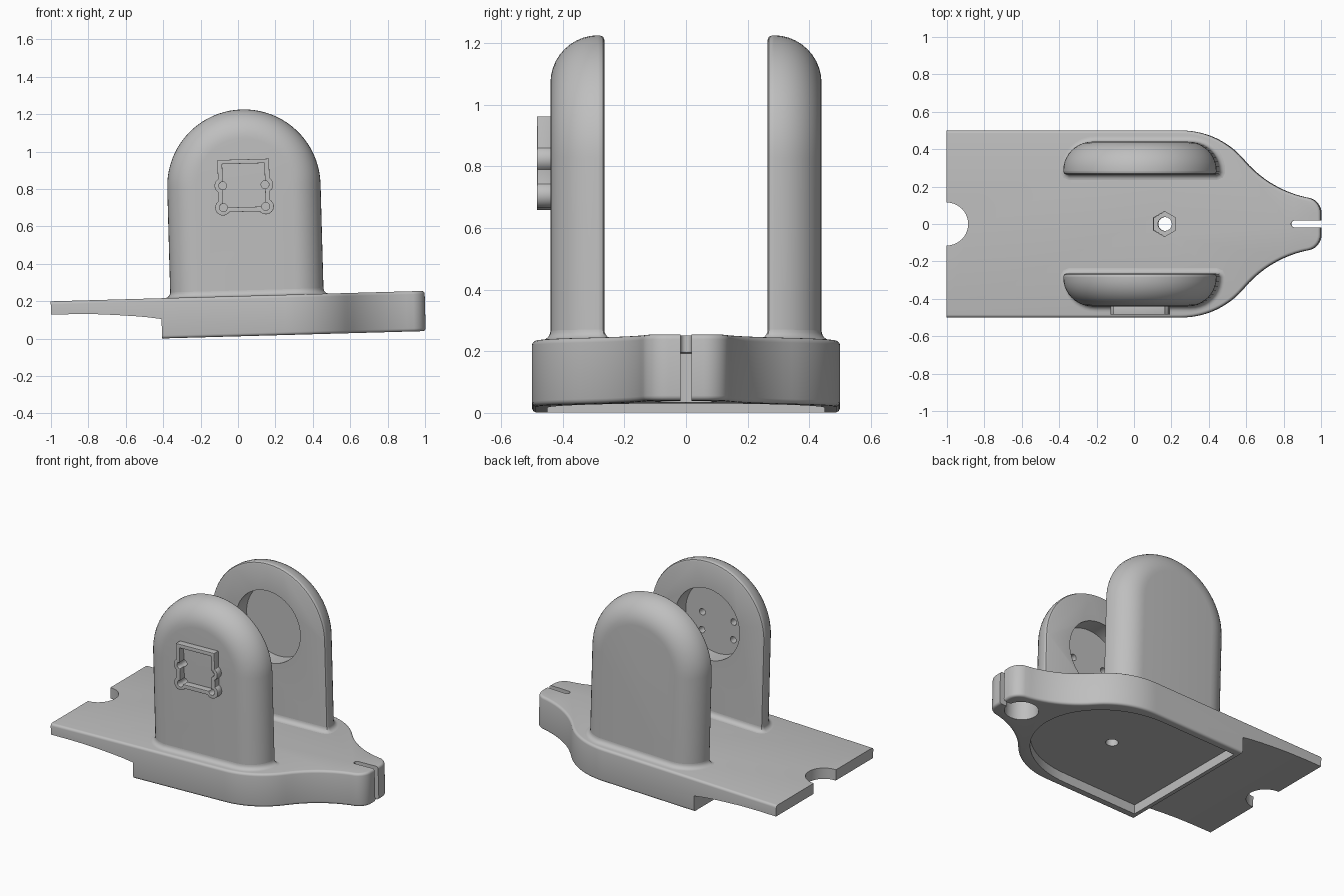
import bpy, bmesh
from math import sin, cos, pi, radians
from mathutils import Matrix, Vector

cube = bpy.data.objects.get("Cube")
if cube:
    bpy.data.objects.remove(cube, do_unlink=True)

# One plain grey for the whole bracket
grey = bpy.data.materials.new("plain_grey")
grey.use_nodes = True
GREY = (0.52, 0.52, 0.52, 1)
grey.diffuse_color = GREY
grey.node_tree.nodes["Principled BSDF"].inputs["Base Color"].default_value = GREY

# The whole bracket leans slightly, its tip raised
TILT = Matrix.Translation((0.004, 0, 0.0125)) @ Matrix.Rotation(radians(-1.6), 4, 'Y')
TOP = 0.215                                  # deck height
CX, CZ, R = 0.05, 0.802, 0.41                # arch centre and radius
INNER, OUTER, ROUND = 0.265, 0.44, 0.155     # upright faces and outer rounding


def arc(cx, cy, r, a0, a1, n, ry=None):
    angles = [radians(a0 + (a1 - a0) * i / n) for i in range(n + 1)]
    return [(cx + r * cos(a), cy + (ry or r) * sin(a)) for a in angles]


def circle(cx, cy, r, n=40, start=0):
    return arc(cx, cy, r, start, start + 360, n)[:-1]


def mirrored(half):
    return half + [(x, -y) for x, y in reversed(half) if abs(y) > 1e-5]


def rect(x0, x1, y0, y1):
    return [(x0, y0), (x1, y0), (x1, y1), (x0, y1)]


def loft(name, rings, edge_filter=None, bevel=0):
    bm = bmesh.new()
    rows = [[bm.verts.new(p) for p in ring] for ring in rings]
    for a, b in zip(rows, rows[1:]):
        for i in range(len(a)):
            j = (i + 1) % len(a)
            bm.faces.new((a[i], a[j], b[j], b[i]))
    bm.faces.new(rows[0])
    bm.faces.new(rows[-1])
    bmesh.ops.recalc_face_normals(bm, faces=bm.faces[:])
    if edge_filter:
        edges = [e for e in bm.edges if edge_filter(*[v.co for v in e.verts])]
        bmesh.ops.bevel(bm, geom=edges, offset=bevel, segments=4, profile=0.5,
                        affect='EDGES', clamp_overlap=True)
    mesh = bpy.data.meshes.new(name)
    bm.to_mesh(mesh)
    bm.free()
    mesh.materials.append(grey)
    obj = bpy.data.objects.new(name, mesh)
    bpy.context.collection.objects.link(obj)
    obj.matrix_world = TILT
    return obj


def prism(name, pts, lo, hi, axis='Z', **kw):
    place = (lambda p, h: (p[0], p[1], h)) if axis == 'Z' else (lambda p, h: (p[0], h, p[1]))
    return loft(name, [[place(p, h) for p in pts] for h in (lo, hi)], **kw)


def combine(obj, tools, bevel=0):
    """Cut or join the tools, then bake the result and drop the tools."""
    for tool, op in tools:
        tool.hide_render = True
        mod = obj.modifiers.new("shape", 'BOOLEAN')
        mod.operation, mod.object, mod.solver = op, tool, 'EXACT'
    if bevel:
        mod = obj.modifiers.new("soft_edges", 'BEVEL')
        mod.width, mod.segments, mod.limit_method = bevel, 3, 'ANGLE'
        mod.angle_limit = radians(50)
    bpy.context.view_layer.update()
    deps = bpy.context.evaluated_depsgraph_get()
    mesh = bpy.data.meshes.new_from_object(obj.evaluated_get(deps))
    obj.modifiers.clear()
    obj.data = mesh
    for tool, _ in tools:
        bpy.data.objects.remove(tool, do_unlink=True)


CUT, JOIN = 'DIFFERENCE', 'UNION'

# Base deck: straight sides sweeping into a narrow tip
bend = radians(40)
neck = 0.6
shoulder = arc(0.25, 0.06, 0.44, 90, 40, 14)
waist = arc(0.25 + (0.44 + neck) * cos(bend), 0.06 + (0.44 + neck) * sin(bend),
            neck, 220, 256, 10)
nose = arc(0.915, 0.057, 0.085, 74, 0, 8)
outline = mirrored([(-1, 0.5)] + shoulder + waist[1:] + nose)


def rim(a, b):
    return abs(a.z - b.z) < 1e-5 and max(a.x, b.x) > -0.99


base = prism("base_deck", outline, 0, TOP, edge_filter=rim, bevel=0.016)

tongue = [(-1.2, -0.1), (-0.41, -0.1), (-0.41, 0.104), (-0.48, 0.115), (-0.55, 0.123),
          (-0.65, 0.132), (-0.75, 0.139), (-0.87, 0.143), (-1.2, 0.146)]
pocket = mirrored([(-0.385, 0.45)] + arc(0.15, 0, 0.51, 90, 0, 20, ry=0.45))
slot = [(1.2, -0.018)] + arc(0.86, 0, 0.018, 270, 90, 8) + [(1.2, 0.018)]
combine(base, [
    (prism("tongue_cutter", tongue, -1, 1, 'Y'), CUT),
    (prism("pocket_cutter", pocket, -0.1, 0.06), CUT),
    (prism("notch_cutter", circle(-1, 0, 0.115), -0.1, 0.4), CUT),
    (prism("tip_hole_cutter", circle(0.85, 0, 0.1), -0.1, 0.16), CUT),
    (prism("slot_cutter", slot, -0.1, 0.4), CUT),
    (prism("bolt_hole_cutter", circle(0.165, 0, 0.037, 24), -0.1, 0.4), CUT),
    (prism("nut_cutter", circle(0.165, 0, 0.067, 6, 30), 0.13, 0.4), CUT),
])

# Upright cross-section: (inset, distance from the middle)
section = [(0.015, INNER), (0.005, INNER + 0.004), (0, INNER + 0.015)]
section += [(ROUND * (1 - cos(a)), OUTER - ROUND * (1 - sin(a)))
            for a in (radians(9 * i) for i in range(11))]


def arch(inset):
    r = R - inset
    return [(CX + r, TOP - 0.02)] + arc(CX, CZ, r, 0, 180, 40) + [(CX - r, TOP - 0.02)]


def skirt(name, side, size=0.03):
    """Small fillet where an upright meets the deck."""
    foot = [Vector((CX + R - d, y)) for d, y in section]
    foot += [Vector((2 * CX - p.x, p.y)) for p in reversed(foot)]
    normals = []
    for i in range(len(foot)):
        d = foot[(i + 1) % len(foot)] - foot[i - 1]
        normals.append(Vector((d.y, -d.x)).normalized())
    steps = [(size, TOP - 0.01)]
    steps += [(size * (1 - sin(a)), TOP + size * (1 - cos(a)))
              for a in (pi / 2 * i / 6 for i in range(7))]
    rings = []
    for off, z in steps:
        ring = [p + n * off for p, n in zip(foot, normals)]
        rings.append([(p.x, side * p.y, z) for p in ring])
    return loft(name, rings)


def peg_holes():
    return [(prism("peg_cutter", circle(CX + sx * 0.113, z, 0.021, 20), -0.6, -0.33, 'Y'), CUT)
            for sx in (-1, 1) for z in (0.807, 0.69)]


# Two arched uprights, each with a round recess facing inward
for side, label in ((-1, "front"), (1, "back")):
    upright = loft(label + "_upright",
                   [[(x, side * y, z) for x, z in arch(d)] for d, y in section])
    recess = prism("recess_cutter", circle(CX, CZ, 0.232, 56), side * 0.2, side * 0.375, 'Y')
    combine(upright, [(recess, CUT)] + (peg_holes() if side < 0 else []))
    skirt(label + "_upright_fillet", side)

# Square mounting frame with four peg bosses on the front upright
frame = prism("mounting_frame", rect(CX - 0.138, CX + 0.138, 0.665, 0.945), -0.483, -0.432, 'Y')
bosses = [(prism("boss", circle(CX + sx * 0.115, z, 0.042, 24), -0.483, -0.432, 'Y'), JOIN)
          for sx in (-1, 1) for z in (0.807, 0.69)]
window = prism("window_cutter", rect(CX - 0.113, CX + 0.113, 0.69, 0.922), -0.6, -0.3, 'Y')
combine(frame, bosses + [(window, CUT)] + peg_holes(), bevel=0.006)

# Smooth the rounded surfaces, keep edges crisp
bpy.ops.object.select_all(action='DESELECT')
for obj in bpy.context.collection.objects:
    if obj.type == 'MESH' and grey.name in obj.data.materials:
        obj.select_set(True)
        bpy.context.view_layer.objects.active = obj
bpy.ops.object.shade_smooth_by_angle(angle=radians(32))
